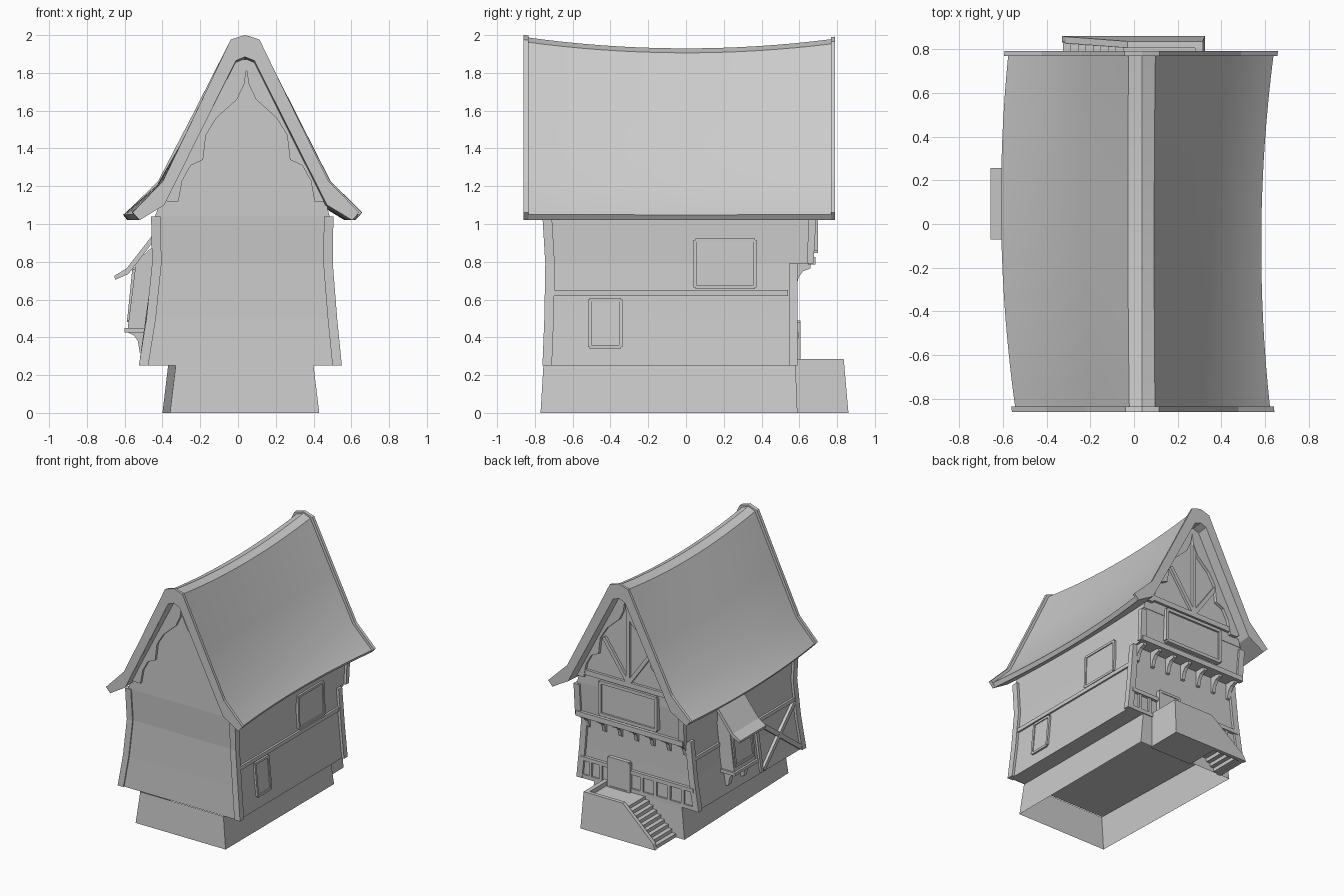
import bpy, bmesh
from mathutils import Vector

if "Cube" in bpy.data.objects:
    bpy.data.objects.remove(bpy.data.objects["Cube"])

def mesh(name, verts, faces, smooth=False):
    bm = bmesh.new()
    vs = [bm.verts.new(v) for v in verts]
    for f in faces:
        bm.faces.new([vs[i] for i in f])
    bmesh.ops.recalc_face_normals(bm, faces=bm.faces)
    me = bpy.data.meshes.new(name)
    bm.to_mesh(me)
    bm.free()
    ob = bpy.data.objects.new(name, me)
    bpy.context.collection.objects.link(ob)
    if smooth:
        bpy.ops.object.select_all(action='DESELECT')
        ob.select_set(True)
        bpy.context.view_layer.objects.active = ob
        bpy.ops.object.shade_smooth_by_angle(angle=0.35)
    return ob

def loft(name, rings, cap0=True, cap1=True, smooth=False):
    n, m = len(rings[0]), len(rings)
    faces = [(r*n+i, r*n+(i+1) % n, (r+1)*n+(i+1) % n, (r+1)*n+i)
             for r in range(m-1) for i in range(n)]
    if cap0:
        faces.append(tuple(range(n)))
    if cap1:
        faces.append(tuple(range((m-1)*n, m*n)))
    return mesh(name, [v for r in rings for v in r], faces, smooth)

def rect(x0, x1, y0, y1, z):
    return [(x0, y0, z), (x1, y0, z), (x1, y1, z), (x0, y1, z)]

def box(name, x0, x1, y0, y1, z0, z1):
    return loft(name, [rect(x0, x1, y0, y1, z0), rect(x0, x1, y0, y1, z1)])

def prism(name, pts, axis, a, b):
    # extrude a 2D outline along x or y
    put = (lambda p, t: (t, p[0], p[1])) if axis == 'x' else (lambda p, t: (p[0], t, p[1]))
    return loft(name, [[put(p, a) for p in pts], [put(p, b) for p in pts]])

def beam(name, p, q, w, out, d=0.02):
    # timber from p to q, w wide, standing d proud of the wall
    p, q, out = Vector(p), Vector(q), Vector(out)
    s = (q - p).cross(out).normalized() * w / 2
    return loft(name, [[c - s - out*d, c + s - out*d, c + s + out*d, c - s + out*d] for c in (p, q)])

def frame(name, corners, w, out, d=0.015):
    for i in range(4):
        beam(name, corners[i], corners[(i+1) % 4], w, out, d)

# Wall positions by height
ZS = [0.25, 0.5, 0.79, 1.04, 1.12]
XL = [-0.505, -0.465, -0.435, -0.44, -0.41]
XR = [0.53, 0.505, 0.482, 0.485, 0.465]
YF = [-0.75, -0.74, -0.735, -0.75, -0.75]
YB = [0.575, 0.57, 0.57]

def at(table, z):
    for i in range(len(ZS) - 1):
        if z <= ZS[i+1]:
            t = (z - ZS[i]) / (ZS[i+1] - ZS[i])
            return table[i] + t*(table[i+1] - table[i])
    return table[-1]

# Foundation, open below
loft("foundation", [[(-.36, -.77, 0), (.43, -.77, 0), (.43, .59, 0), (-.40, .59, 0)],
                    [(-.33, -.755, .25), (.40, -.755, .25), (.40, .58, .25), (-.37, .58, .25)]], False, False)

# Lower storey, jettied upper storey and gable walls
loft("lower_walls", [rect(XL[i], XR[i], YF[i], YB[i], ZS[i]) for i in range(3)])
loft("upper_walls", [rect(XL[i], XR[i], YF[i], (.66, .675, .68)[i-2], ZS[i]) for i in range(2, 5)])
gable = [(-.43, 1.06), (.48, 1.06), (.46, 1.12), (.09, 1.85), (-.01, 1.85), (-.40, 1.12)]
prism("front_gable", gable, 'y', -.755, -.70)
prism("back_gable", gable, 'y', .63, .68)

# Corner posts
def post(name, side, ys, idx):
    t = XR if side > 0 else XL
    loft(name, [rect(t[i] - .03*side, t[i] + .02*side, ys[k][0], ys[k][1], ZS[i])
                for k, i in enumerate(idx)])

for s in (-1, 1):
    post("front_post", s, [(YF[i] - .01, YF[i] + .04) for i in range(4)], range(4))
    post("back_lower_post", s, [(.545, .59)] * 3, range(3))
    post("back_upper_post", s, [(.64, .675), (.65, .69)], (2, 3))

# Roof: sagging ridge and bowed eaves
OUTER = [(0, 1.985), (.06, 1.96), (.25, 1.575), (.43, 1.215), (.595, 1.05)]
INNER = [(.575, 1.02), (.44, 1.10), (.05, 1.86), (0, 1.88)]

def roof_ring(y, pad=0):
    half = [(d + (pad if d else 0), z + pad*.6) for d, z in OUTER] + INNER
    prof = half + [(-d, z) for d, z in reversed(half[1:-1])]
    k = 1 - (y / .82)**2
    return [(.037 + d*(1 + .025*y) - .05*k*abs(d)/.6, y, z - .055*k*(z - 1.03)/.95) for d, z in prof]

loft("roof", [roof_ring(-.85 + 1.63*i/16) for i in range(17)], smooth=True)
loft("front_verge", [roof_ring(-.86, .018), roof_ring(-.835, .018)])
loft("back_verge", [roof_ring(.768, .018), roof_ring(.79, .018)])

# Scalloped gable boards
OGEE = [(0, 1.82), (.012, 1.74), (.05, 1.66), (.16, 1.56), (.215, 1.47), (.23, 1.34), (.295, 1.31),
        (.34, 1.23), (.36, 1.12), (.42, 1.12)]
for name, a, b in (("front_gable_board", -.775, -.75), ("back_gable_board", .67, .705)):
    for s in (-1, 1):
        prism(name, [(.045 + s*d, z) for d, z in OGEE + [(.44, 1.14), (.06, 1.87), (0, 1.87)]], 'y', a, b)

# Back gable timbers and window
BACK = (0, 1, 0)
beam("gable_tie", (-.40, .68, 1.16), (.45, .68, 1.16), .04, BACK)
for x, z in ((.02, 1.74), (.235, 1.48), (-.20, 1.48)):
    beam("gable_strut", (.02, .68, 1.17), (x, .68, z), .03, BACK)
frame("gable_window_frame", [(-.225, .68, .86), (.27, .68, .86), (.27, .68, 1.115), (-.225, .68, 1.115)], .025, BACK, .02)
box("gable_window", -.22, .265, .66, .685, .865, 1.11)
beam("jetty_beam", (-.45, .665, .805), (.49, .665, .805), .04, BACK)

# Curved jetty brackets
BRACKET = [(.56, .79), (.66, .79), (.66, .765), (.62, .75), (.597, .72), (.585, .67), (.56, .66)]
for i in range(7):
    x = -.40 + .142*i
    prism("bracket", BRACKET, 'x', x - .014, x + .014)

# Back door, rail and studs
box("door", .09, .25, .56, .60, .25, .47)
frame("door_frame", [(.08, .59, .25), (.26, .59, .25), (.26, .59, .48), (.08, .59, .48)], .02, BACK)
for x0, x1, studs in ((-.48, .08, (-.38, -.26, -.14, -.02)), (.26, .51, (.34, .43))):
    beam("back_rail", (x0, .575, .41), (x1, .575, .41), .03, BACK)
    for x in studs:
        beam("back_stud", (x, .575, .26), (x, .575, .40), .025, BACK, .012)
beam("back_sill", (-.50, .575, .265), (.52, .575, .265), .03, BACK, .012)

# Right side rail and windows
RIGHT, LEFT = (1, 0, 0), (-1, 0, 0)
def wall_pt(table, y, z):
    return (at(table, z), y, z)

beam("right_rail", wall_pt(XR, -.71, .635), wall_pt(XR, .54, .635), .03, RIGHT, .015)
for y0, y1, z0, z1 in ((.05, .365, .665, .915), (-.51, -.345, .35, .6)):
    c = [wall_pt(XR, y0, z0), wall_pt(XR, y1, z0), wall_pt(XR, y1, z1), wall_pt(XR, y0, z1)]
    frame("right_window_frame", c, .018, RIGHT)
    loft("right_window", [[(x - .02, y, z) for x, y, z in c], [(x + .007, y, z) for x, y, z in c]])

# Left side rail, studs and cross brace
for y0, y1 in ((-.71, -.05), (.24, .54)):
    beam("left_rail", wall_pt(XL, y0, .64), wall_pt(XL, y1, .64), .03, LEFT, .015)
beam("left_stud", wall_pt(XL, -.22, .26), wall_pt(XL, -.22, .64), .03, LEFT, .015)
for z0, z1 in ((.27, .63), (.63, .27)):
    beam("cross_brace", wall_pt(XL, -.71, z0), wall_pt(XL, -.24, z1), .035, LEFT, .018)

# Left bay window with lean-to roof
prism("bay_body", [(-.43, .90), (-.54, .80), (-.585, .44), (-.43, .44)], 'y', -.04, .23)
prism("bay_sill", [(-.44, .45), (-.60, .45), (-.60, .425), (-.44, .425)], 'y', -.055, .245)
for y in (-.02, .17):
    prism("bay_bracket", [(-.45, .43), (-.59, .43), (-.55, .41), (-.53, .38), (-.52, .32), (-.45, .30)], 'y', y, y + .04)
frame("bay_window_frame", [(-.575, -.02, .49), (-.575, .21, .49), (-.548, .21, .76), (-.548, -.02, .76)], .02, LEFT, .012)
prism("bay_roof", [(-.43, .97), (-.59, .765), (-.655, .725), (-.65, .705), (-.58, .735), (-.43, .93)], 'y', -.07, .255)

# Porch landing, parapet and stairs
loft("landing", [rect(-.05, .32, .57, .85, 0), rect(-.05, .31, .57, .835, .25)])
loft("landing_end_wall", [rect(.28, .325, .57, .85, 0), rect(.28, .315, .57, .835, .285)])
side = [(.325, 0), (.315, .285), (-.03, .285), (-.31, .045), (-.33, 0)]
loft("stair_side_wall", [[(x, y - .025*z/.285, z) for x, z in side] for y in (.83, .86)])
for i in range(8):
    x, z = -.05 - .034*i, .225 - .028*i
    box("step", x - .036, x, .58, .835, max(0, z - .05), z)
